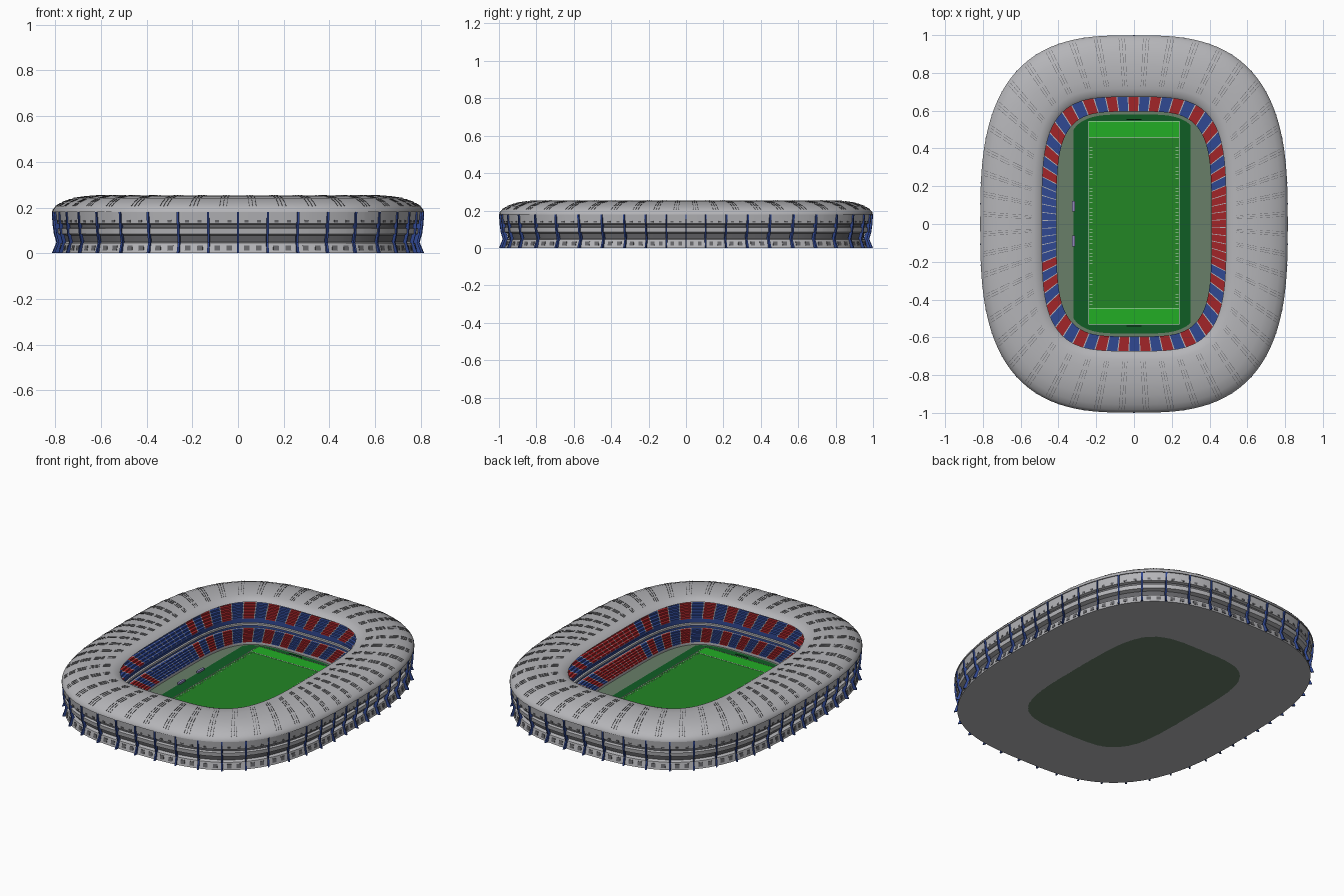
import bpy, bmesh, math
from math import radians, cos, sin

if "Cube" in bpy.data.objects:
    bpy.data.objects.remove(bpy.data.objects["Cube"])

# ---------- colours ----------
COLOURS = {
    "light_grey": (0.46, 0.46, 0.48), "dark_grey": (0.13, 0.13, 0.14),
    "seat_red": (0.36, 0.018, 0.022), "royal_blue": (0.03, 0.065, 0.29),
    "turf_green": (0.016, 0.24, 0.018), "end_green": (0.016, 0.42, 0.018),
    "dark_green": (0.005, 0.11, 0.018), "concrete_green": (0.14, 0.21, 0.14),
    "line_white": (0.75, 0.8, 0.75), "bench_lilac": (0.28, 0.25, 0.5),
}
MATS = {}
for key, c in COLOURS.items():
    MATS[key] = bpy.data.materials.new(key)
    MATS[key].diffuse_color = (*c, 1)


# ---------- helpers ----------
def oval(a, deg, z):
    """Point on the rounded-rectangle ring with half width a."""
    b = a + 0.185
    n = 4.0 - 1.1 * (a - 0.41) / 0.405
    c, s = cos(radians(deg)), sin(radians(deg))
    r = ((abs(c) / a) ** n + (abs(s) / b) ** n) ** (-1 / n)
    return (r * c, r * s, z)


def sweep(bm, profile, angles, full=True, rule=None):
    """Sweep a closed (a, z) profile round the oval; rule(row, angle) gives a material index."""
    cols = [[bm.verts.new(oval(a, t, z)) for a, z in profile] for t in angles]
    m, n = len(profile), len(angles)
    for i in range(n if full else n - 1):
        j = (i + 1) % n
        t = (angles[i] + (angles[j] if j else angles[0] + 360)) / 2
        for k in range(m):
            l = (k + 1) % m
            f = bm.faces.new((cols[i][k], cols[j][k], cols[j][l], cols[i][l]))
            if rule:
                f.material_index = rule(k, t)
    if not full:
        bm.faces.new(cols[0])
        bm.faces.new(cols[-1][::-1])


def finish(name, bm, mats, smooth=None):
    bmesh.ops.recalc_face_normals(bm, faces=bm.faces[:])
    me = bpy.data.meshes.new(name)
    bm.to_mesh(me)
    bm.free()
    for k in mats:
        me.materials.append(MATS[k])
    ob = bpy.data.objects.new(name, me)
    bpy.context.collection.objects.link(ob)
    if smooth:
        bpy.ops.object.select_all(action='DESELECT')
        ob.select_set(True)
        bpy.context.view_layer.objects.active = ob
        bpy.ops.object.shade_smooth_by_angle(angle=radians(smooth))
    return ob


def add_box(bm, x0, x1, y0, y1, z0, z1):
    v = [bm.verts.new((x, y, z)) for z in (z0, z1)
         for x, y in ((x0, y0), (x1, y0), (x1, y1), (x0, y1))]
    for q in ((3, 2, 1, 0), (4, 5, 6, 7), (0, 1, 5, 4), (1, 2, 6, 5), (2, 3, 7, 6), (3, 0, 4, 7)):
        bm.faces.new([v[i] for i in q])


def boxes(name, mat, items):
    bm = bmesh.new()
    for it in items:
        add_box(bm, *it)
    return finish(name, bm, [mat])


def stairs(a0, z0, a1, z1, rows):
    pts = []
    for i in range(rows):
        a, z = a0 + (a1 - a0) * i / rows, z0 + (z1 - z0) * i / rows
        pts += [(a, z), (a, z + (z1 - z0) / rows)]
    return pts + [(a1, z1)]


# ---------- seating bowl and facade in one solid ----------
lower = stairs(0.41, 0.022, 0.49, 0.068, 6)
suites = [(0.497, 0.068), (0.497, 0.082), (0.488, 0.084), (0.488, 0.096), (0.497, 0.098),
          (0.497, 0.110), (0.492, 0.112)]
upper = stairs(0.492, 0.124, 0.64, 0.216, 9)
facade = [(0.70, 0.216), (0.79, 0.186), (0.808, 0.180), (0.803, 0.130), (0.785, 0.126),
          (0.785, 0.112), (0.800, 0.108), (0.797, 0.084), (0.770, 0.078), (0.765, 0.050),
          (0.785, 0.044), (0.795, 0.000)]
bowl = [(0.41, 0.0)] + lower + suites + upper + facade
n_low, n_suite = len(lower), len(lower) + len(suites)
n_up = n_suite + len(upper)


def seat_rule(row, deg):
    deg = (deg + 2.5) % 360
    k, aisle = int(deg // 5), deg % 5 < 0.45
    if 1 <= row < n_low or n_suite < row < n_up:
        if aisle:
            return 0
        if k <= 4 or k >= 68:
            return 1                              # solid red stand
        if 32 <= k <= 40:
            return 2                              # solid blue stand
        return 1 if (k % 2 == 0) == (k < 36) else 2
    if n_low + 1 <= row <= n_suite and row not in (n_low + 3, n_low + 4):
        return 2                                  # blue suite bands
    if row in (n_up + 5, n_up + 9):
        return 3                                  # recessed concourse
    return 0


angles = [k * 5 - 2.5 + d for k in range(72) for d in (0, 0.45, 2.7)]
bm = bmesh.new()
sweep(bm, bowl, angles, True, seat_rule)
finish("seating_bowl", bm, ["light_grey", "seat_red", "royal_blue", "dark_grey"], 25)

# ---------- roof shell ----------
roof = [(0.814, 0.180), (0.812, 0.190), (0.798, 0.206), (0.77, 0.223), (0.72, 0.241), (0.65, 0.251),
        (0.58, 0.253), (0.53, 0.249), (0.50, 0.240), (0.487, 0.228),
        (0.50, 0.226), (0.58, 0.238), (0.65, 0.238), (0.72, 0.226), (0.79, 0.188)]
bm = bmesh.new()
sweep(bm, roof, [i * 2.5 for i in range(144)])
finish("roof_shell", bm, ["light_grey"], 50)

# ---------- roof seams, in groups of three per bay ----------
bays = [j * 7.5 for j in range(48)]
seam_top = roof[2:8]
bm = bmesh.new()
for t in bays:
    for off in (-0.9, 0, 0.9):
        c = t + 3.75 + off
        for k in range(len(seam_top) - 1):        # broken into dashes
            (a0, z0), (a1, z1) = seam_top[k], seam_top[k + 1]
            a2, z2 = a0 + (a1 - a0) * 0.75, z0 + (z1 - z0) * 0.75
            sweep(bm, [(a0, z0 - 0.002), (a0, z0 + 0.002), (a2, z2 + 0.002), (a2, z2 - 0.002)],
                  [c - 0.07, c + 0.07], False)
finish("roof_seams", bm, ["dark_grey"])

# ---------- blue facade struts ----------
path = [(0.815, 0.0), (0.795, 0.048), (0.806, 0.085), (0.812, 0.13), (0.815, 0.18)]
strut = path + [(a - 0.018, z) for a, z in path[::-1]]
bm = bmesh.new()
for t in bays:
    sweep(bm, strut, [t - 0.25, t + 0.25], False)
finish("facade_struts", bm, ["royal_blue"])

# ---------- facade openings ----------
bm = bmesh.new()
for t in bays:
    for off in (2.2, 5.3):
        c = t + off
        sweep(bm, [(0.78, 0.012), (0.795, 0.012), (0.790, 0.034), (0.78, 0.034)],
              [c - 0.7, c + 0.7], False)
        sweep(bm, [(0.79, 0.135), (0.8055, 0.135), (0.8065, 0.145), (0.79, 0.145)],
              [c - 0.5, c + 0.5], False)
finish("facade_openings", bm, ["dark_grey"])

# ---------- ground slab and playing surround ----------
def plate(name, mat, a, z0, z1, xmin=-9, xmax=9):
    bm = bmesh.new()
    pts = [oval(a, t * 3, 0) for t in range(120)]
    lo, hi = ([bm.verts.new((min(max(x, xmin), xmax), y, z)) for x, y, _ in pts] for z in (z0, z1))
    bm.faces.new(lo[::-1])
    bm.faces.new(hi)
    for i in range(120):
        j = (i + 1) % 120
        bm.faces.new((lo[i], lo[j], hi[j], hi[i]))
    finish(name, bm, [mat])


plate("ground_slab", "concrete_green", 0.412, 0.0, 0.008)
plate("field_surround", "dark_green", 0.395, 0.007, 0.011, -0.32, 0.30)

# ---------- pitch, end zones and markings ----------
boxes("pitch", "turf_green", [(-0.24, 0.24, -0.445, 0.46, 0.01, 0.014)])
boxes("end_zones", "end_green", [(-0.24, 0.24, -0.53, -0.445, 0.01, 0.014),
                                 (-0.24, 0.24, 0.46, 0.545, 0.01, 0.014)])
lines = [(s * 0.24 - 0.002, s * 0.24 + 0.002, -0.53, 0.545, 0.011, 0.0155) for s in (-1, 1)]
lines += [(-0.24, 0.24, y - 0.0015, y + 0.0015, 0.011, 0.0155) for y in (-0.53, -0.445, 0.46, 0.545)]
for i in range(1, 50):
    y = -0.445 + 0.905 * i / 50
    for x in (-0.228, 0.228):
        lines.append((x - 0.008, x + 0.008, y - 0.001, y + 0.001, 0.011, 0.0152))
boxes("pitch_lines", "line_white", lines)

# ---------- team benches and end screens ----------
boxes("team_benches", "bench_lilac", [(-0.327, -0.313, y - 0.028, y + 0.028, 0.008, 0.022)
                                      for y in (0.095, -0.09)])
boxes("end_screens", "dark_green", [(-0.04, 0.04, y - 0.003, y + 0.003, 0.01, 0.022)
                                    for y in (-0.54, 0.553)])

for m in bpy.data.materials:
    if m.users and not m.is_grease_pencil:
        m.use_nodes = True
        m.node_tree.nodes["Principled BSDF"].inputs["Base Color"].default_value = m.diffuse_color
